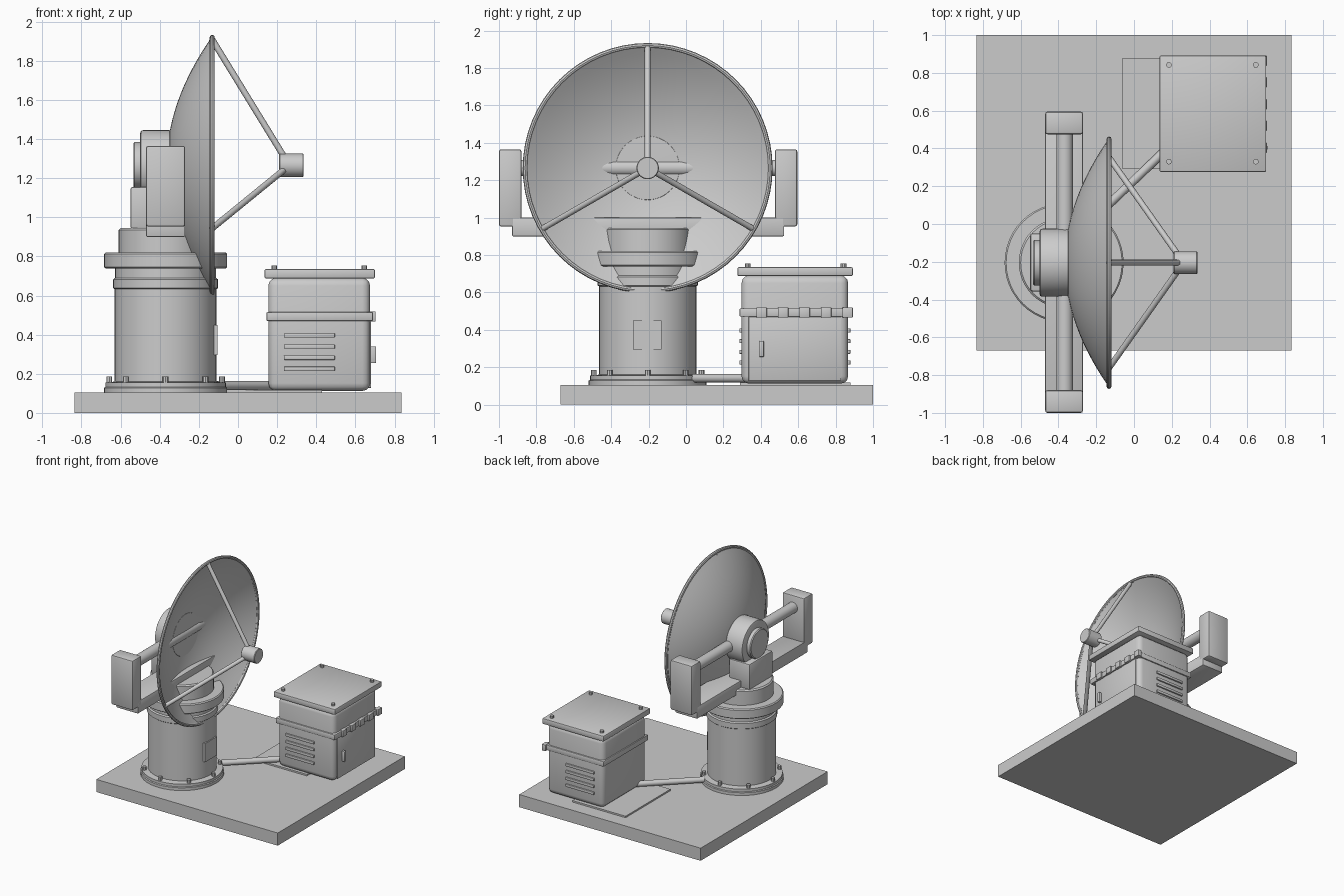
import bpy, bmesh, math
from mathutils import Vector, Matrix

if "Cube" in bpy.data.objects:
    bpy.data.objects.remove(bpy.data.objects["Cube"])

PX, PY, HZ = -0.37, -0.205, 1.265      # pedestal axis and dish axis height


def finish(bm, name, smooth=True):
    bmesh.ops.recalc_face_normals(bm, faces=bm.faces)
    me = bpy.data.meshes.new(name)
    bm.to_mesh(me)
    bm.free()
    ob = bpy.data.objects.new(name, me)
    bpy.context.collection.objects.link(ob)
    if smooth:
        bpy.ops.object.select_all(action='DESELECT')
        ob.select_set(True)
        bpy.context.view_layer.objects.active = ob
        bpy.ops.object.shade_smooth_by_angle(angle=math.radians(35))
    return ob


def box(name, lo, hi, bevel=0.0, segments=2):
    lo, hi = Vector(lo), Vector(hi)
    bm = bmesh.new()
    bmesh.ops.create_cube(bm, size=1)
    for v in bm.verts:
        v.co = (lo + hi) / 2 + v.co * (hi - lo)
    if bevel:
        bmesh.ops.bevel(bm, geom=bm.edges[:], offset=bevel, segments=segments,
                        profile=0.5, affect='EDGES')
    return finish(bm, name, bevel > 0)


def lathe(name, profile, loc, along_x=False, steps=48, closed=False):
    """Spin (radius, height) points round z, or round x."""
    bm = bmesh.new()
    vs = [bm.verts.new((r, 0, z)) for r, z in profile]
    edges = [bm.edges.new(p) for p in zip(vs, vs[1:])]
    if closed:
        edges.append(bm.edges.new((vs[-1], vs[0])))
    bmesh.ops.spin(bm, geom=vs + edges, cent=(0, 0, 0), axis=(0, 0, 1),
                   angle=2 * math.pi, steps=steps, use_duplicate=False)
    bmesh.ops.remove_doubles(bm, verts=bm.verts[:], dist=1e-5)
    rot = Matrix.Rotation(math.pi / 2, 4, 'Y') if along_x else Matrix()
    bm.transform(Matrix.Translation(loc) @ rot)
    return finish(bm, name)


def rod(name, a, b, r, sides=20):
    a, b = Vector(a), Vector(b)
    bm = bmesh.new()
    bmesh.ops.create_cone(bm, cap_ends=True, segments=sides, radius1=r, radius2=r,
                          depth=(b - a).length)
    q = (b - a).to_track_quat('Z', 'Y').to_matrix().to_4x4()
    bm.transform(Matrix.Translation((a + b) / 2) @ q)
    return finish(bm, name)


# Ground slab
box("base_slab", (-0.835, -0.67, 0), (0.835, 1.0, 0.105))

# Pedestal: flange, column, collar, turntable and upper drum
lathe("pedestal", [(0, 0.1), (0.315, 0.1), (0.315, 0.128), (0.308, 0.133), (0.308, 0.155),
                   (0.26, 0.16), (0.26, 0.632), (0.268, 0.638), (0.268, 0.682),
                   (0.258, 0.69), (0.258, 0.737), (0.305, 0.737), (0.315, 0.745),
                   (0.315, 0.812), (0.307, 0.82), (0.24, 0.82), (0.24, 0.935),
                   (0.23, 0.945), (0, 0.945)], (PX, PY, 0))
for i in range(8):
    a = i * math.pi / 4
    x, y = PX + 0.288 * math.cos(a), PY + 0.288 * math.sin(a)
    rod("flange_bolt", (x, y, 0.14), (x, y, 0.185), 0.015, 8)
box("column_hatch", (-0.16, -0.283, 0.295), (-0.104, -0.13, 0.45))

# Yoke: lower beam, two arms, axle and rear gearbox
box("yoke_beam", (-0.47, -0.93, 0.9), (-0.27, 0.525, 1.0), 0.006)
for lo, hi in ((-1.0, -0.88), (0.475, 0.595)):
    box("yoke_arm", (-0.47, lo, 0.952), (-0.27, hi, 1.365), 0.012)
rod("tilt_axle", (-0.367, -0.92, HZ), (-0.367, 0.51, HZ), 0.044, 24)
box("gearbox", (-0.55, -0.357, 0.94), (-0.36, -0.05, 1.155), 0.012)

# Hub behind the dish with its round cap
lathe("dish_hub", [(0, -0.5), (0.165, -0.5), (0.176, -0.496), (0.18, -0.485),
                   (0.18, -0.35), (0.17, -0.338), (0, -0.336)], (0, PY, HZ), True)
lathe("hub_cap", [(0, -0.535), (0.113, -0.535), (0.12, -0.528), (0.12, -0.49), (0, -0.49)],
      (0, PY, HZ), True)

# Dish bowl (outer then inner skin) and rolled rim
N, R, DEPTH = 14, 0.655, 0.23
outer = [(R * i / N, -DEPTH * (1 - (i / N) ** 2)) for i in range(N + 1)]
inner = [(r, z + 0.01) for r, z in reversed(outer)]
lathe("dish_bowl", outer + inner, (-0.135, PY, HZ), True, 64)
lathe("dish_rim", [(R + 0.013 * math.cos(t * math.pi / 4), 0.013 * math.sin(t * math.pi / 4))
                   for t in range(8)], (-0.132, PY, HZ), True, 64, True)

# Feed horn on three struts
lathe("feed_horn", [(0, 0.21), (0.056, 0.21), (0.06, 0.214), (0.06, 0.331),
                    (0.056, 0.335), (0, 0.335)], (0, PY, HZ), True, 32)
for deg in (90, 210, 330):
    c, s = math.cos(math.radians(deg)), math.sin(math.radians(deg))
    rod("feed_strut", (-0.135, PY + 0.648 * c, HZ + 0.648 * s),
        (0.235, PY + 0.045 * c, HZ + 0.045 * s), 0.016, 12)

# Cabinet with lid, waist band and side pad
box("cabinet_body", (0.155, 0.297, 0.112), (0.675, 0.867, 0.69), 0.04, 3)
box("cabinet_lid", (0.135, 0.275, 0.687), (0.7, 0.892, 0.735), 0.008)
box("cabinet_band", (0.146, 0.287, 0.47), (0.69, 0.877, 0.515), 0.005)
box("side_pad", (-0.06, 0.29, 0.1), (0.43, 0.88, 0.118))
for x in (0.185, 0.645):
    for y in (0.33, 0.842):
        rod("lid_bolt", (x, y, 0.72), (x, y, 0.754), 0.015, 10)
for i in range(5):
    y = 0.38 + i * 0.115 - 0.003
    box("band_clip", (0.67, y, 0.466), (0.703, y + 0.055, 0.519), 0.003)

# Louvres on the front and back of the cabinet
for z in (0.225, 0.282, 0.339, 0.396):
    for y in (0.295, 0.869):
        box("louvre", (0.235, y - 0.01, z - 0.011), (0.495, y + 0.01, z + 0.011), 0.003)

# Cabinet door and handle
box("cabinet_door", (0.64, 0.335, 0.128), (0.681, 0.83, 0.47), 0.003)
box("door_handle", (0.67, 0.392, 0.255), (0.706, 0.416, 0.34), 0.004)

# Cable conduit between pedestal and cabinet
rod("cable_conduit", (-0.2, 0.04, 0.14), (0.25, 0.47, 0.14), 0.023, 16)
